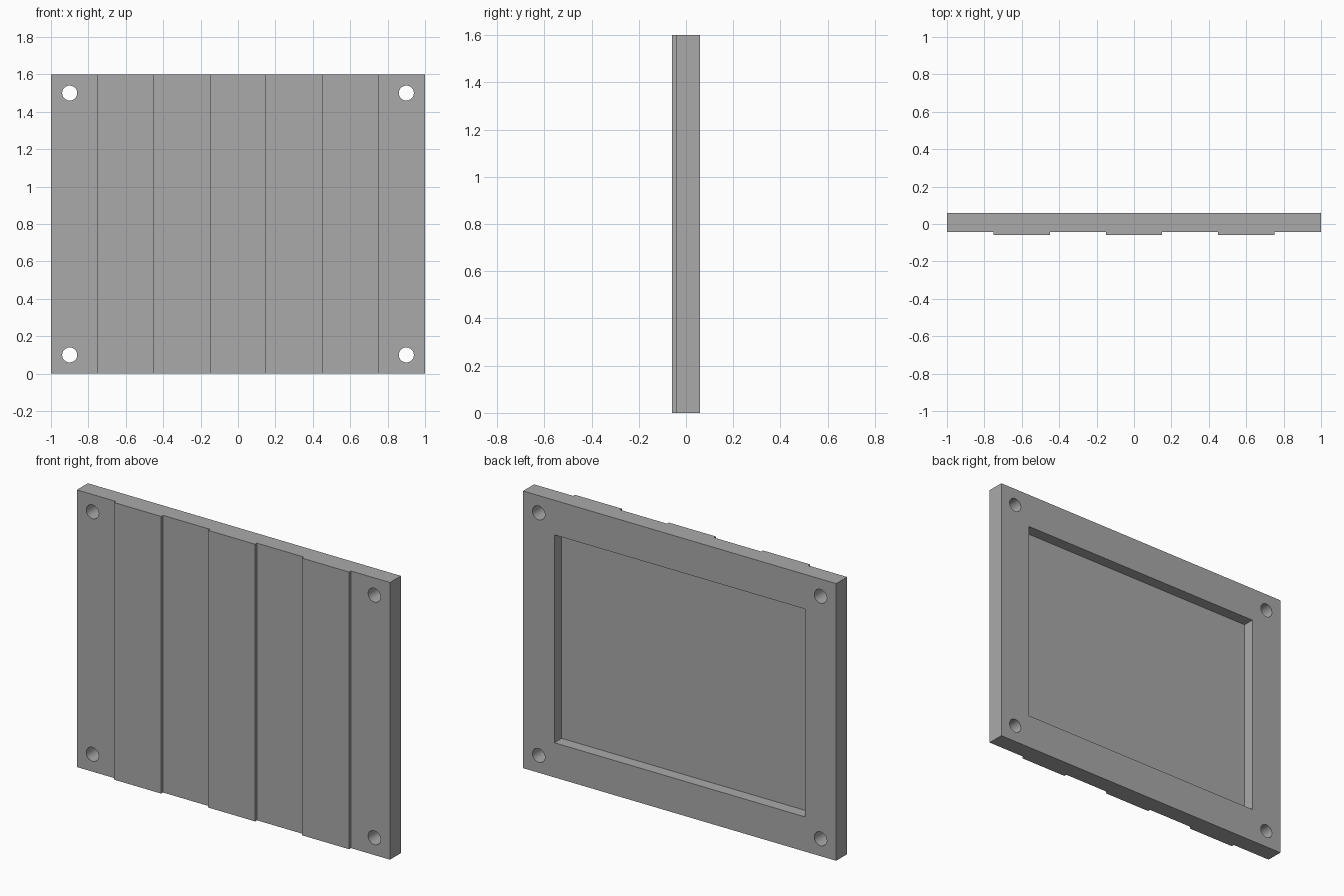
import bpy

# Remove the default object
cube = bpy.data.objects.get("Cube")
if cube:
    bpy.data.objects.remove(cube, do_unlink=True)

WIDTH, HEIGHT = 2.0, 1.6
FRONT, PLATE_FRONT, BACK = -0.0583, -0.0417, 0.0583
RECESS_DEPTH, BORDER = 0.0667, 0.2

grey = bpy.data.materials.new("plain grey")
grey.use_nodes = True
colour = (0.4, 0.4, 0.4, 1)
grey.diffuse_color = colour
grey.node_tree.nodes["Principled BSDF"].inputs["Base Color"].default_value = colour


def box(name, x0, x1, y0, y1, z0, z1):
    bpy.ops.mesh.primitive_cube_add(
        size=1, location=((x0 + x1) / 2, (y0 + y1) / 2, (z0 + z1) / 2))
    ob = bpy.context.object
    ob.name = name
    ob.scale = (x1 - x0, y1 - y0, z1 - z0)
    bpy.ops.object.transform_apply(location=False, rotation=False, scale=True)
    ob.data.materials.append(grey)
    return ob


def combine(target, tool, operation):
    mod = target.modifiers.new(tool.name, "BOOLEAN")
    mod.operation = operation
    mod.object = tool
    mod.solver = "EXACT"
    bpy.context.view_layer.objects.active = target
    bpy.ops.object.modifier_apply(modifier=mod.name)
    bpy.data.objects.remove(tool, do_unlink=True)


# Flat plate
panel = box("panel", -WIDTH / 2, WIDTH / 2, PLATE_FRONT, BACK, 0, HEIGHT)

# Shallow rectangular recess in the back
recess = box("recess_cutter", -WIDTH / 2 + BORDER, WIDTH / 2 - BORDER,
             BACK - RECESS_DEPTH, BACK + 0.1, BORDER, HEIGHT - BORDER)
combine(panel, recess, "DIFFERENCE")

# Mounting holes in the corners
for x in (-0.9, 0.9):
    for z in (0.1, HEIGHT - 0.1):
        bpy.ops.mesh.primitive_cylinder_add(
            vertices=48, radius=0.04, depth=0.5,
            location=(x, 0, z), rotation=(1.5708, 0, 0))
        hole = bpy.context.object
        hole.name = "hole_cutter"
        hole.data.materials.append(grey)
        combine(panel, hole, "DIFFERENCE")

# Raised vertical bands on the front
for name, x in (("right_band", -0.6), ("middle_band", 0), ("left_band", 0.6)):
    band = box(name, x - 0.15, x + 0.15, FRONT, PLATE_FRONT, 0, HEIGHT)
    combine(panel, band, "UNION")

# Smooth hole walls, sharp plate edges
bpy.ops.object.select_all(action="DESELECT")
panel.select_set(True)
bpy.context.view_layer.objects.active = panel
bpy.ops.object.shade_smooth_by_angle(angle=0.5)
